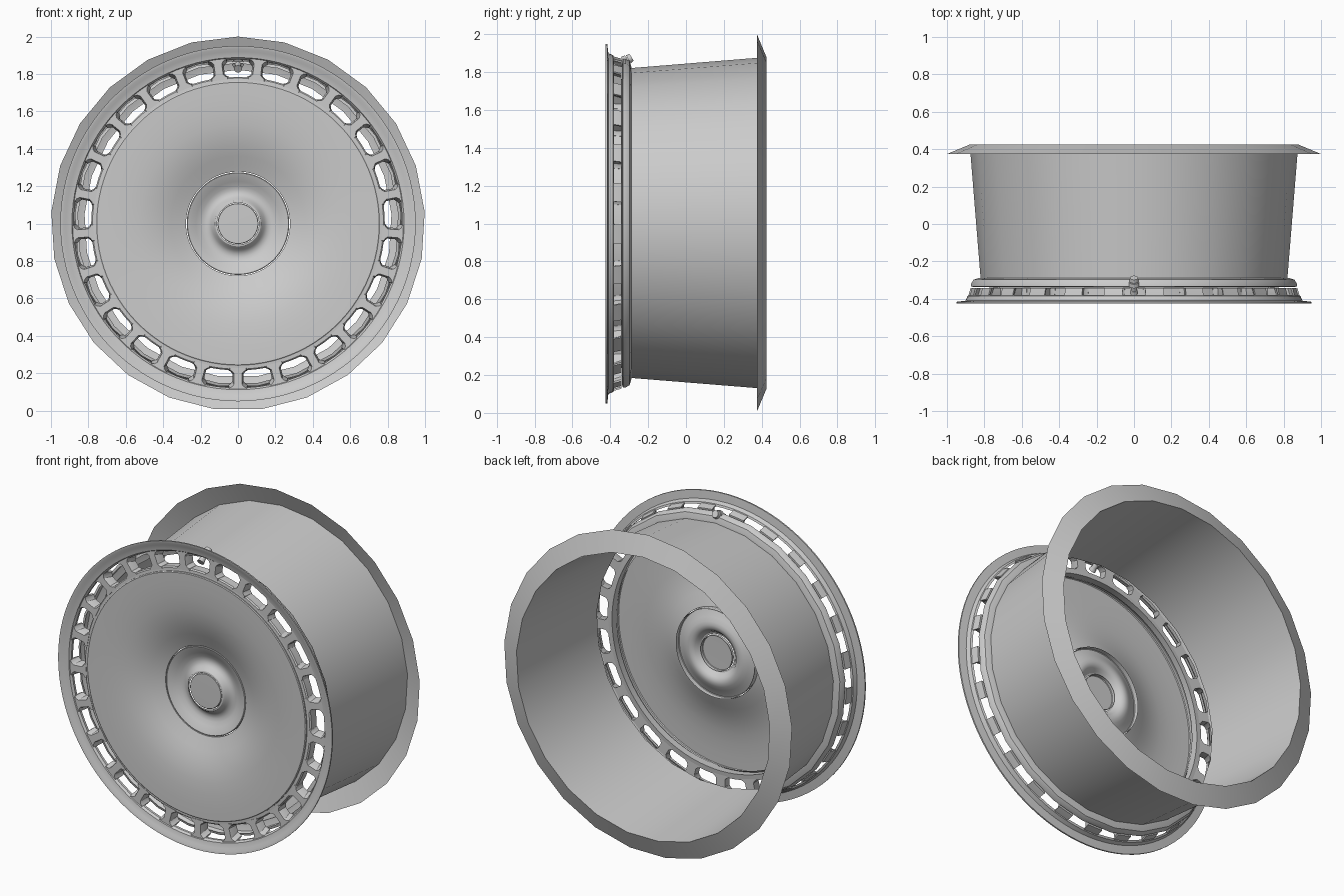
import bpy, bmesh, math
from mathutils import Vector, Matrix

if "Cube" in bpy.data.objects:
    bpy.data.objects.remove(bpy.data.objects["Cube"])

N = 25  # barrel facets and spokes


def finish(name, bm, angle=30):
    bmesh.ops.recalc_face_normals(bm, faces=bm.faces[:])
    me = bpy.data.meshes.new(name)
    bm.to_mesh(me)
    bm.free()
    ob = bpy.data.objects.new(name, me)
    bpy.context.collection.objects.link(ob)
    bpy.ops.object.select_all(action='DESELECT')
    ob.select_set(True)
    bpy.context.view_layer.objects.active = ob
    bpy.ops.object.shade_smooth_by_angle(angle=math.radians(angle))
    return ob


def lathe(name, profile, sides, closed=False, angle=30):
    """Spin (radius, y) points about the wheel axle, first vertex at the top."""
    bm = bmesh.new()
    rings = []
    for r, y in profile:
        if r == 0:
            rings.append([bm.verts.new((0, y, 1))] * sides)
        else:
            rings.append([bm.verts.new((r * math.sin(2 * math.pi * i / sides), y,
                                        1 + r * math.cos(2 * math.pi * i / sides)))
                          for i in range(sides)])
    pairs = list(zip(rings, rings[1:]))
    if closed:
        pairs.append((rings[-1], rings[0]))
    for a, b in pairs:
        for i in range(sides):
            j = (i + 1) % sides
            bm.faces.new(list(dict.fromkeys((a[i], a[j], b[j], b[i]))))
    return finish(name, bm, angle)


# Faceted barrel with front collar, and the conical rear flange
lathe("barrel", [(.858, -.338), (.874, -.333), (.872, -.318), (.86, -.298),
                 (.835, -.29), (.822, -.288), (.88, .425)], N, angle=35)
lathe("rear_flange", [(.88, .425), (1.0, .375)], N)

# Front lip ring
lathe("front_lip", [(.95, -.425), (.95, -.416), (.90, -.410), (.89, -.385),
                    (.878, -.38), (.878, -.395), (.888, -.408), (.92, -.414),
                    (.935, -.423)], 100, closed=True)

# Inner ring that carries the spokes
lathe("inner_ring", [(.755, -.402), (.778, -.40), (.785, -.393), (.785, -.342),
                     (.75, -.338)], 100, closed=True)

# Dished cover disc
lathe("cover_disc", [(.735, -.36), (.76, -.40), (.76, -.408), (.755, -.412), (.68, -.411),
                     (.6, -.407), (.53, -.400), (.47, -.389), (.41, -.372),
                     (.36, -.353), (.315, -.334), (.278, -.32), (.278, -.305)], 100)

# Hub with a valley around a raised cap
lathe("hub", [(.274, -.29), (.274, -.318), (.27, -.32), (.25, -.312), (.225, -.298),
              (.20, -.285), (.18, -.279), (.16, -.281), (.143, -.292),
              (.132, -.308), (.122, -.318), (.112, -.32)], 100)
lathe("hub_cap", [(.109, -.30), (.109, -.318), (.106, -.321), (0, -.322)], 100)

# Tapered spokes with filleted ends
bm = bmesh.new()
side = [(.772, .046), (.785, .044), (.790, .034), (.802, .024),
        (.858, .024), (.872, .034), (.879, .048), (.888, .05)]
outline = [(w, r) for r, w in side] + [(-w, r) for r, w in reversed(side)]
for k in range(N):
    rot = Matrix.Rotation((k + .5) * 2 * math.pi / N, 3, 'Y')
    loops = []
    for y, grow, drop in ((-.403, -.003, 0), (-.398, 0, 0), (-.341, .006, .016)):
        ring = []
        for w, r in outline:
            rr = r - drop if r > .83 else r
            ww = math.copysign(min(abs(w) + grow, .05), w)
            ring.append(bm.verts.new(rot @ Vector((ww, y, rr)) + Vector((0, 0, 1))))
        loops.append(ring)
    n = len(outline)
    for a, b in zip(loops, loops[1:]):
        for i in range(n):
            bm.faces.new((a[i], a[(i + 1) % n], b[(i + 1) % n], b[i]))
    for ring in (loops[0], loops[-1]):
        bm.faces.new(ring)
finish("spokes", bm)

# Valve through the collar: stem, seat and tip
bm = bmesh.new()
axis = Vector((0, .8, .5)).normalized()
turn = Vector((0, 0, 1)).rotation_difference(axis).to_matrix().to_4x4()
start = Vector((0, -.362, 1.832))
for at, length, rad in ((.042, .085, .017), (.0, .02, .022), (.052, .022, .032), (.078, .02, .025)):
    bmesh.ops.create_cone(bm, cap_ends=True, segments=16, radius1=rad, radius2=rad * .85,
                          depth=length, matrix=Matrix.Translation(start + axis * at) @ turn)
finish("valve", bm)
